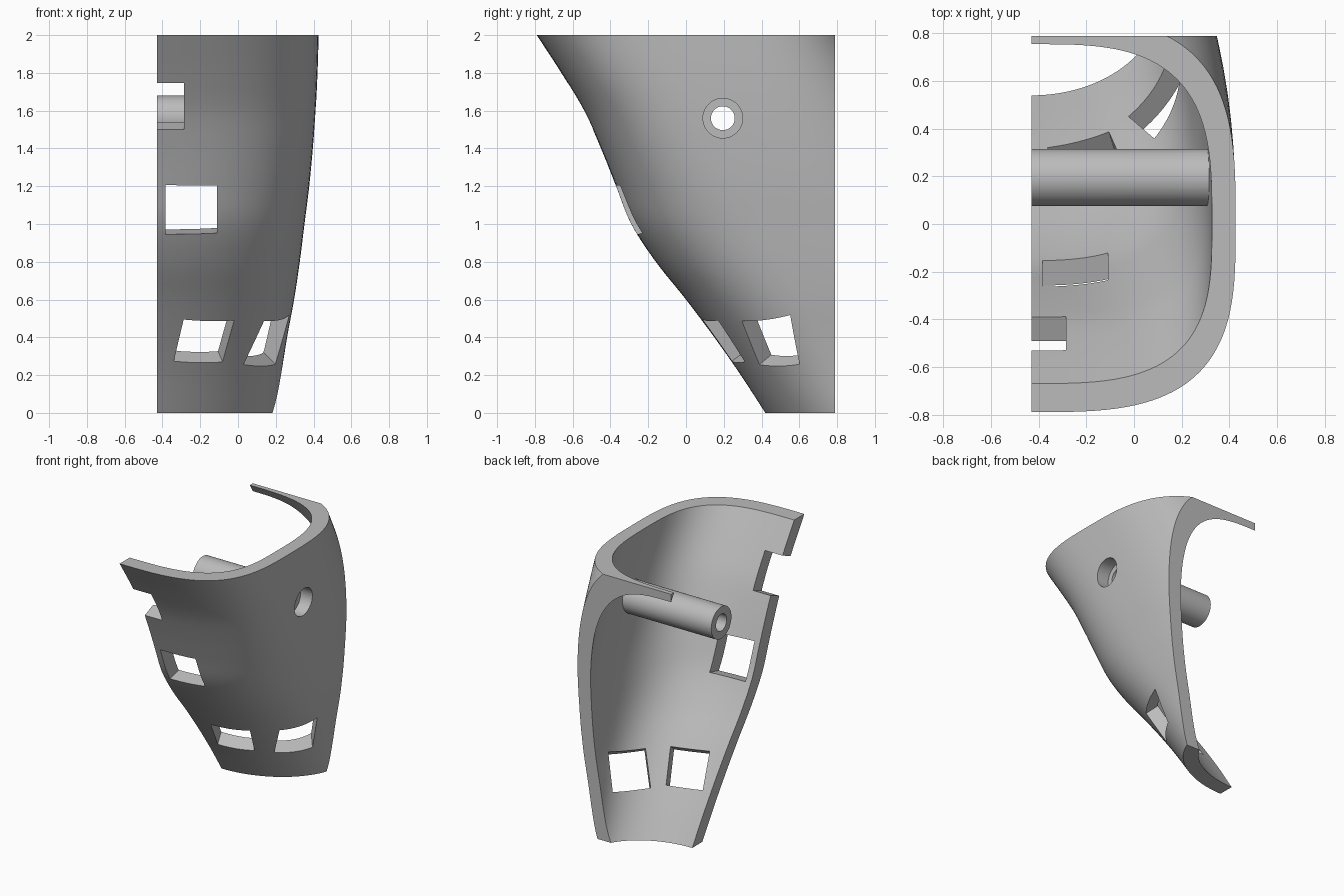
import bpy, bmesh, math
from mathutils import Vector

cube = bpy.data.objects.get("Cube")
if cube:
    bpy.data.objects.remove(cube, do_unlink=True)

grey = bpy.data.materials.new("plain grey")
grey.use_nodes = True
grey.diffuse_color = (0.5, 0.5, 0.5, 1)
grey.node_tree.nodes["Principled BSDF"].inputs["Base Color"].default_value = (0.5, 0.5, 0.5, 1)

CUT_X, CUT_Y = -0.43, 0.79
# Front depth and half width at every 0.2 of height
FRONT = [0.42, 0.29, 0.15, 0.0, -0.16, -0.29, -0.37, -0.45, -0.54, -0.66, -0.79]
WIDTH = [0.64, 0.66, 0.69, 0.727, 0.757, 0.782, 0.807, 0.826, 0.841, 0.851, 0.857]


def smooth_lookup(values, z):
    """Cubic interpolation through evenly spaced values."""
    last = len(values) - 1
    i = max(0, min(last - 1, int(z / 0.2)))
    t = z / 0.2 - i
    b, c = values[i], values[i + 1]
    a = values[i - 1] if i > 0 else 2 * b - c
    d = values[i + 2] if i + 2 <= last else 2 * c - b
    return b + 0.5 * t * (c - a + t * (2*a - 5*b + 4*c - d + t * (3*(b - c) + d - a)))


def make_object(name, bm):
    bmesh.ops.recalc_face_normals(bm, faces=bm.faces)
    mesh = bpy.data.meshes.new(name)
    bm.to_mesh(mesh)
    bm.free()
    mesh.materials.append(grey)
    obj = bpy.data.objects.new(name, mesh)
    bpy.context.collection.objects.link(obj)
    return obj


def section(z, wall, count=128):
    """Rounded oval slice; wall shrinks it to the inner surface."""
    centre = 0.94 * (1 - z / 2)
    front = centre - smooth_lookup(FRONT, z) - 1.2 * wall
    back = 0.87 + 0.6 * (2 - z) - centre - 1.15 * wall
    half = smooth_lookup(WIDTH, z) - wall
    power = 2 + 0.6 * z
    ring = []
    for k in range(count):
        ang = 2 * math.pi * k / count
        c, s = math.cos(ang), math.sin(ang)
        x = math.copysign(abs(c) ** (2 / power), c) * half
        y = math.copysign(abs(s) ** (2 / power), s) * (back if s > 0 else front)
        ring.append((CUT_X + x, centre + y, z))
    return ring


def loft(name, z0, z1, wall, levels=44):
    bm = bmesh.new()
    rings = []
    for i in range(levels + 1):
        z = z0 + (z1 - z0) * i / levels
        rings.append([bm.verts.new(p) for p in section(z, wall)])
    for low, high in zip(rings, rings[1:]):
        for k in range(len(low)):
            j = (k + 1) % len(low)
            bm.faces.new((low[k], low[j], high[j], high[k]))
    bm.faces.new(rings[0])
    bm.faces.new(rings[-1])
    return make_object(name, bm)


def prism(name, corners, direction, start=-1.5, end=3):
    """Four-sided cutter pushed through the wall along a direction."""
    bm = bmesh.new()
    d = Vector(direction)
    near = [bm.verts.new(Vector(p) + d * start) for p in corners]
    far = [bm.verts.new(Vector(p) + d * end) for p in corners]
    bm.faces.new(near)
    bm.faces.new(far)
    for k in range(4):
        j = (k + 1) % 4
        bm.faces.new((near[k], near[j], far[j], far[k]))
    return make_object(name, bm)


def rod(name, radius, x0, x1, y=0.195, z=1.56):
    bm = bmesh.new()
    bmesh.ops.create_cone(bm, cap_ends=True, segments=48, radius1=radius,
                          radius2=radius, depth=x1 - x0)
    for v in bm.verts:
        v.co = ((x0 + x1) / 2 + v.co.z, y + v.co.x, z + v.co.y)
    return make_object(name, bm)


def combine(target, tool, operation):
    mod = target.modifiers.new("cut", 'BOOLEAN')
    mod.object, mod.operation, mod.solver = tool, operation, 'EXACT'
    graph = bpy.context.evaluated_depsgraph_get()
    mesh = bpy.data.meshes.new_from_object(target.evaluated_get(graph))
    target.modifiers.clear()
    target.data = mesh
    bpy.data.objects.remove(tool, do_unlink=True)


# Curved shell: outer body minus hollow, trimmed flat at the centre and back
shell = loft("curved_shell", 0, 2, 0)
combine(shell, loft("hollow", -0.05, 2.05, 0.1), 'DIFFERENCE')
box = [(CUT_X, -2, -1), (2, -2, -1), (2, -2, 3), (CUT_X, -2, 3)]
combine(shell, prism("trim", box, (0, 1, 0), 0, 2 + CUT_Y), 'INTERSECT')

# Cross tube
combine(shell, rod("cross_tube", 0.12, CUT_X, 0.34), 'UNION')

# Windows through the wall
windows = [
    ([(-0.29, 0.095, 0.5), (-0.02, 0.17, 0.49),
      (-0.08, 0.305, 0.265), (-0.34, 0.245, 0.275)], (-0.025, 0.08, 0.06)),
    ([(0.13, 0.305, 0.495), (0.265, 0.56, 0.525),
      (0.19, 0.61, 0.265), (0.02, 0.40, 0.265)], (-0.05, 0.06, 0.05)),
    ([(-0.385, -0.36, 1.21), (-0.11, -0.34, 1.205),
      (-0.11, -0.24, 0.95), (-0.385, -0.26, 0.945)], (0, 0.1, 0.025)),
    ([(-0.6, -0.62, 1.75), (-0.285, -0.62, 1.75),
      (-0.285, -0.49, 1.5), (-0.6, -0.49, 1.5)], (0, 0.1, 0.04)),
]
for corners, direction in windows:
    combine(shell, prism("window_cutter", corners, direction), 'DIFFERENCE')

# Bore through the tube and wider recess on the outside
combine(shell, rod("bore", 0.063, -0.6, 0.6), 'DIFFERENCE')
combine(shell, rod("recess", 0.105, 0.31, 0.6), 'DIFFERENCE')

bpy.ops.object.select_all(action='DESELECT')
shell.select_set(True)
bpy.context.view_layer.objects.active = shell
bpy.ops.object.shade_smooth_by_angle(angle=math.radians(30))
